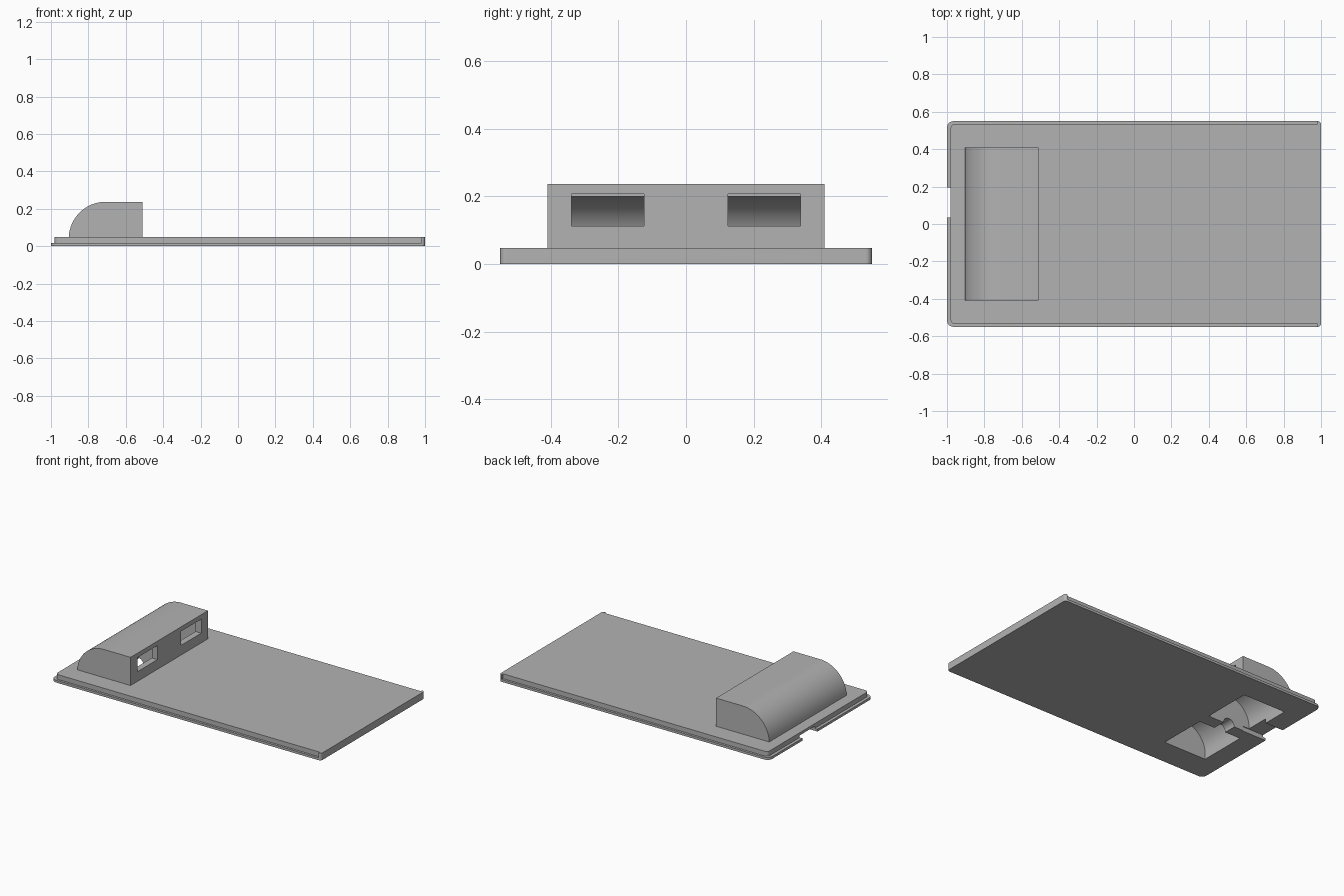
import bpy
import bmesh
from math import sin, cos, pi
from mathutils import Vector

cube = bpy.data.objects.get("Cube")
if cube:
    bpy.data.objects.remove(cube, do_unlink=True)

grey = bpy.data.materials.new("light grey plastic")
grey.use_nodes = True
colour = (0.45, 0.45, 0.45, 1)
grey.diffuse_color = colour
grey.node_tree.nodes["Principled BSDF"].inputs["Base Color"].default_value = colour


def arc(cx, cy, r, start, end, steps=8):
    return [(cx + r * cos(start + (end - start) * i / steps),
             cy + r * sin(start + (end - start) * i / steps)) for i in range(steps + 1)]


def rounded_rect(x0, x1, half, r_left, r_right):
    """Plan outline with separate corner radii at the two ends."""
    pts = []
    for x, y, r, a in ((x1, half, r_right, 0), (x0, half, r_left, pi / 2),
                       (x0, -half, r_left, pi), (x1, -half, r_right, 1.5 * pi)):
        if r == 0:
            pts.append((x, y))
        else:
            cx = x - r if x == x1 else x + r
            cy = y - r if y > 0 else y + r
            pts += arc(cx, cy, r, a, a + pi / 2)
    return pts


def prism(name, outline, low, high, axis="z"):
    """Extrude a plan (axis z) or a side profile in x and z (axis y)."""
    bm = bmesh.new()
    place = (lambda a, b: (a, b, low)) if axis == "z" else (lambda a, b: (a, low, b))
    face = bm.faces.new([bm.verts.new(place(a, b)) for a, b in outline])
    moved = bmesh.ops.extrude_face_region(bm, geom=[face])["geom"]
    shift = Vector((0, 0, high - low)) if axis == "z" else Vector((0, high - low, 0))
    bmesh.ops.translate(bm, vec=shift, verts=[v for v in moved if isinstance(v, bmesh.types.BMVert)])
    bmesh.ops.recalc_face_normals(bm, faces=bm.faces)
    mesh = bpy.data.meshes.new(name)
    bm.to_mesh(mesh)
    bm.free()
    obj = bpy.data.objects.new(name, mesh)
    bpy.context.collection.objects.link(obj)
    mesh.materials.append(grey)
    return obj


def box(name, x0, x1, y0, y1, z0, z1):
    return prism(name, [(x0, y0), (x1, y0), (x1, y1), (x0, y1)], z0, z1)


def combine(target, other, operation):
    mod = target.modifiers.new(other.name, "BOOLEAN")
    mod.operation = operation
    mod.solver = "EXACT"
    mod.object = other
    bpy.context.view_layer.objects.active = target
    bpy.ops.object.modifier_apply(modifier=mod.name)
    bpy.data.objects.remove(other, do_unlink=True)


def hood_profile(back, front, top, bottom):
    """Quarter-round back running into a flat top."""
    r = top - 0.04
    return [(front, bottom), (front, top)] + arc(back + r, 0.04, r, pi / 2, pi, 24) + [(back, bottom)]


# Stepped plate: wide flange, narrower raised panel, full-width end lip
lid = prism("lid_with_housing", rounded_rect(-1, 1, 0.55, 0.035, 0.018), 0, 0.016)
combine(lid, prism("raised_panel", rounded_rect(-0.98, 0.99, 0.535, 0.022, 0), 0.008, 0.048), "UNION")
combine(lid, prism("end_lip", rounded_rect(0.982, 1, 0.55, 0, 0.0179), 0.008, 0.048), "UNION")

# Housing over the plate
combine(lid, prism("housing", hood_profile(-0.905, -0.51, 0.237, 0.02), -0.41, 0.41, "y"), "UNION")

# Two hollow chambers open underneath, each with a window
for side, y0, y1 in (("right", -0.37, -0.045), ("left", 0.04, 0.37)):
    combine(lid, prism(side + "_chamber", hood_profile(-0.867, -0.552, 0.2, -0.02), y0, y1, "y"), "DIFFERENCE")
for y in (-0.232, 0.232):
    combine(lid, box("window", -0.6, -0.45, y - 0.107, y + 0.107, 0.113, 0.207), "DIFFERENCE")

# Cable arch through the divider, and cable slot out to the edge
combine(lid, prism("cable_arch", arc(-0.71, 0, 0.042, 0, pi, 16) + [(-0.752, -0.02), (-0.668, -0.02)],
                   -0.08, 0.08, "y"), "DIFFERENCE")
combine(lid, box("cable_slot", -1.1, -0.82, 0.035, 0.195, -0.02, 0.03), "DIFFERENCE")

# Smooth curves, keep edges sharp
bpy.ops.object.select_all(action="DESELECT")
lid.select_set(True)
bpy.context.view_layer.objects.active = lid
bpy.ops.object.shade_smooth_by_angle(angle=pi / 6)
